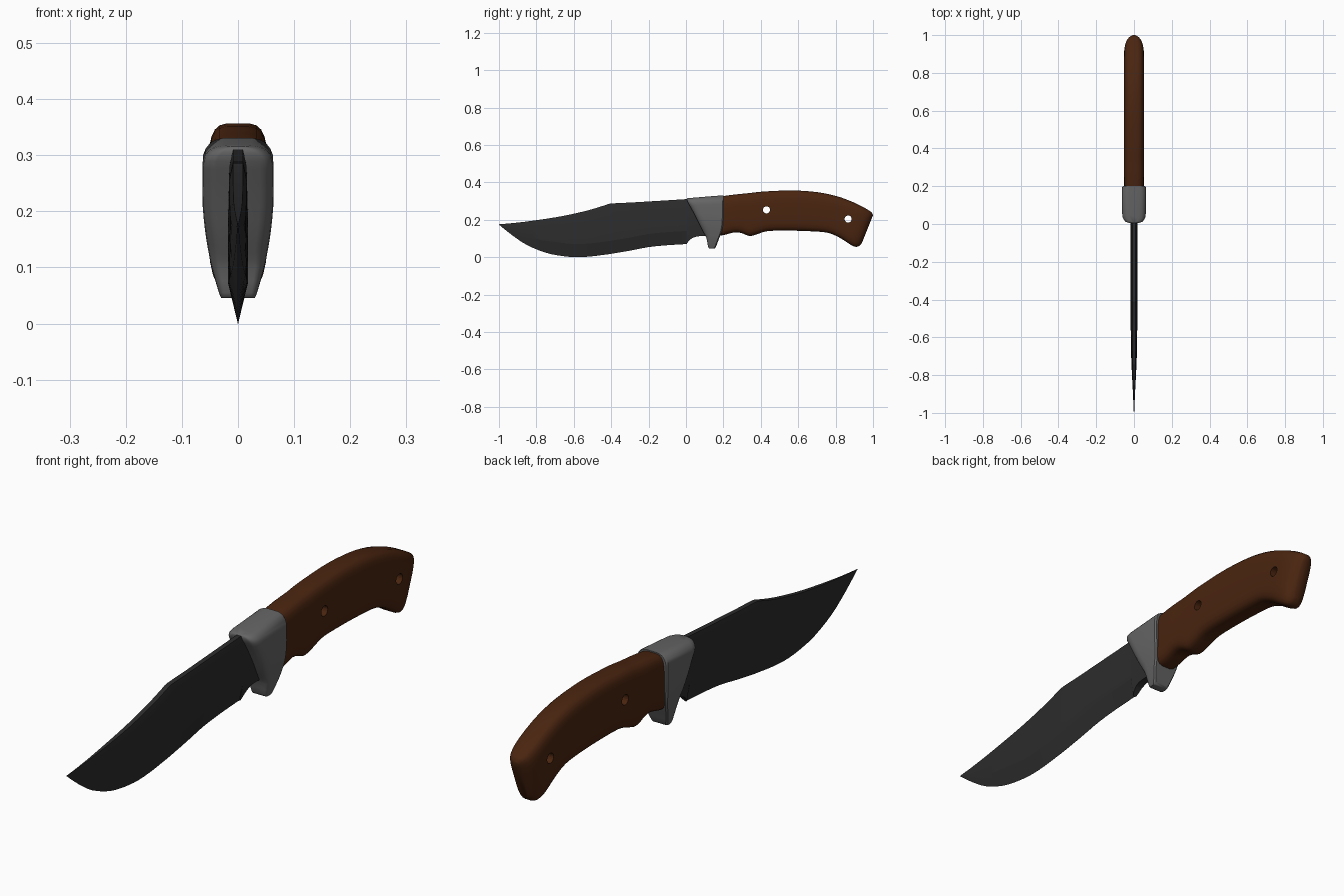
import bpy, bmesh, math
from mathutils import Vector

if "Cube" in bpy.data.objects:
    bpy.data.objects.remove(bpy.data.objects["Cube"])


def material(name, rgb):
    m = bpy.data.materials.new(name)
    m.diffuse_color = (*rgb, 1)
    m.use_nodes = True
    m.node_tree.nodes["Principled BSDF"].inputs["Base Color"].default_value = m.diffuse_color
    return m


STEEL = material("dark_steel", (0.025, 0.025, 0.025))
GREY = material("guard_grey", (0.13, 0.13, 0.13))
WOOD = material("brown_wood", (0.068, 0.018, 0.005))


def spline(rows, n):
    """Catmull-Rom through rows of numbers, n steps per span."""
    out = []
    for i in range(len(rows) - 1):
        a, b = rows[max(i - 1, 0)], rows[i]
        c, d = rows[i + 1], rows[min(i + 2, len(rows) - 1)]
        for k in range(n):
            t = k / n
            out.append([0.5 * (2 * q + (r - p) * t + (2 * p - 5 * q + 4 * r - s) * t * t
                               + (3 * q - p - 3 * r + s) * t ** 3)
                        for p, q, r, s in zip(a, b, c, d)])
    return out + [list(rows[-1])]


def loft(name, rings, mat, angle):
    bm = bmesh.new()
    vs = [[bm.verts.new(p) for p in r] for r in rings]
    n = len(vs[0])
    for a, b in zip(vs, vs[1:]):
        for i in range(n):
            j = (i + 1) % n
            bm.faces.new((a[i], a[j], b[j], b[i]))
    bm.faces.new(vs[0])
    bm.faces.new(vs[-1])
    bmesh.ops.remove_doubles(bm, verts=bm.verts, dist=0.0001)
    bmesh.ops.recalc_face_normals(bm, faces=bm.faces)
    me = bpy.data.meshes.new(name)
    bm.to_mesh(me)
    bm.free()
    me.materials.append(mat)
    ob = bpy.data.objects.new(name, me)
    bpy.context.collection.objects.link(ob)
    smooth(ob, angle)
    return ob


def smooth(ob, angle):
    bpy.ops.object.select_all(action='DESELECT')
    ob.select_set(True)
    bpy.context.view_layer.objects.active = ob
    bpy.ops.object.shade_smooth_by_angle(angle=math.radians(angle))


# Blade: y, spine z, edge z, half thickness, edge half thickness
blade = [(-1, .176, .174, .001, 0), (-.93, .182, .118, .004, 0), (-.85, .191, .065, .008, 0),
         (-.75, .205, .024, .013, 0), (-.66, .22, .006, .016, 0), (-.58, .237, 0, .017, 0),
         (-.5, .257, .005, .018, 0), (-.43, .279, .014, .018, 0), (-.4, .287, .018, .018, 0),
         (-.3, .292, .035, .018, 0), (-.2, .298, .054, .018, 0), (-.1, .304, .064, .018, 0),
         (-.005, .31, .07, .018, 0), (.005, .31, .075, .018, .008), (.03, .312, .1, .018, .014),
         (.07, .314, .112, .018, .014), (.15, .32, .11, .018, .014)]
rings = []
for y, s, e, t, w in spline(blade, 3):
    h = s - e
    bevel = e + min(.07, .35 * h)
    shoulder = s - min(.03, .15 * h)
    side = [(t * .5, s), (t * .85, shoulder), (t, bevel), (max(w, .0003), e)]
    rings.append([(x, y, z) for x, z in side] + [(-x, y, z) for x, z in reversed(side)])
loft("blade", rings, STEEL, 12)

# Guard: z, half width, front y, back y; rounded front corners
guard = [(.046, .03, .125, .152), (.055, .034, .118, .16), (.1, .047, .11, .177),
         (.125, .052, .098, .187), (.16, .058, .079, .196), (.21, .063, .055, .2),
         (.26, .063, .03, .2), (.295, .062, .012, .2), (.312, .052, .006, .2),
         (.32, .04, .006, .2), (.323, .025, .008, .2)]
rings = []
for z, w, f, b in spline(guard, 2):
    r = min(.04, (b - f) * .4)
    corner = [(w - r * .6 * (1 - math.cos(a)), f + r * (1 - math.sin(a)))
              for a in (math.radians(d) for d in (0, 22, 45, 67, 90))]
    half = [(w - .005, b), (w, b - .006)] + corner
    ring = half + [(-x, y) for x, y in reversed(half)]
    slope = .08 * max(0, (z - .2) / .12)
    rings.append([(x, y, z + (y - .1) * slope) for x, y in ring])
loft("guard", rings, GREY, 35)

# Handle: top y, top z, bottom y, bottom z, half width
handle = [(.16, .318, .16, .115, .051), (.2, .327, .2, .118, .052), (.26, .335, .26, .133, .053),
          (.3, .339, .3, .128, .053), (.34, .343, .34, .113, .053), (.39, .349, .38, .123, .053),
          (.45, .353, .44, .14, .053), (.57, .357, .56, .142, .053), (.7, .348, .68, .138, .053),
          (.8, .328, .76, .13, .053), (.88, .3, .82, .105, .053), (.94, .272, .87, .073, .052),
          (.975, .252, .9, .057, .045), (.992, .24, .922, .058, .033), (1, .225, .94, .075, .016)]
rings = []
for ty, tz, by, bz, w in spline(handle, 3):
    top, bot = Vector((0, ty, tz)), Vector((0, by, bz))
    mid, half = (top + bot) / 2, (top - bot) / 2
    ring = []
    for k in range(24):
        a = math.tau * (k + .5) / 24
        c, s = math.cos(a), math.sin(a)
        p = mid + half * math.copysign(abs(s) ** .5, s) / math.sin(math.radians(82.5)) ** .5
        p.x = w * math.copysign(abs(c) ** .5, c)
        ring.append(p)
    rings.append(ring)
grip = loft("handle", rings, WOOD, 40)

# Pin holes through the handle
for y, z in ((.43, .253), (.867, .204)):
    bpy.ops.mesh.primitive_cylinder_add(vertices=20, radius=.019, depth=.3,
                                        location=(0, y, z), rotation=(0, math.pi / 2, 0))
    cutter = bpy.context.object
    cutter.name = "hole_cutter"
    cutter.hide_render = True
    cutter.data.materials.append(WOOD)
    mod = grip.modifiers.new("hole", 'BOOLEAN')
    mod.operation, mod.object, mod.solver = 'DIFFERENCE', cutter, 'EXACT'
    bpy.context.view_layer.objects.active = grip
    bpy.ops.object.modifier_apply(modifier=mod.name)
    bpy.data.objects.remove(cutter)
smooth(grip, 40)
